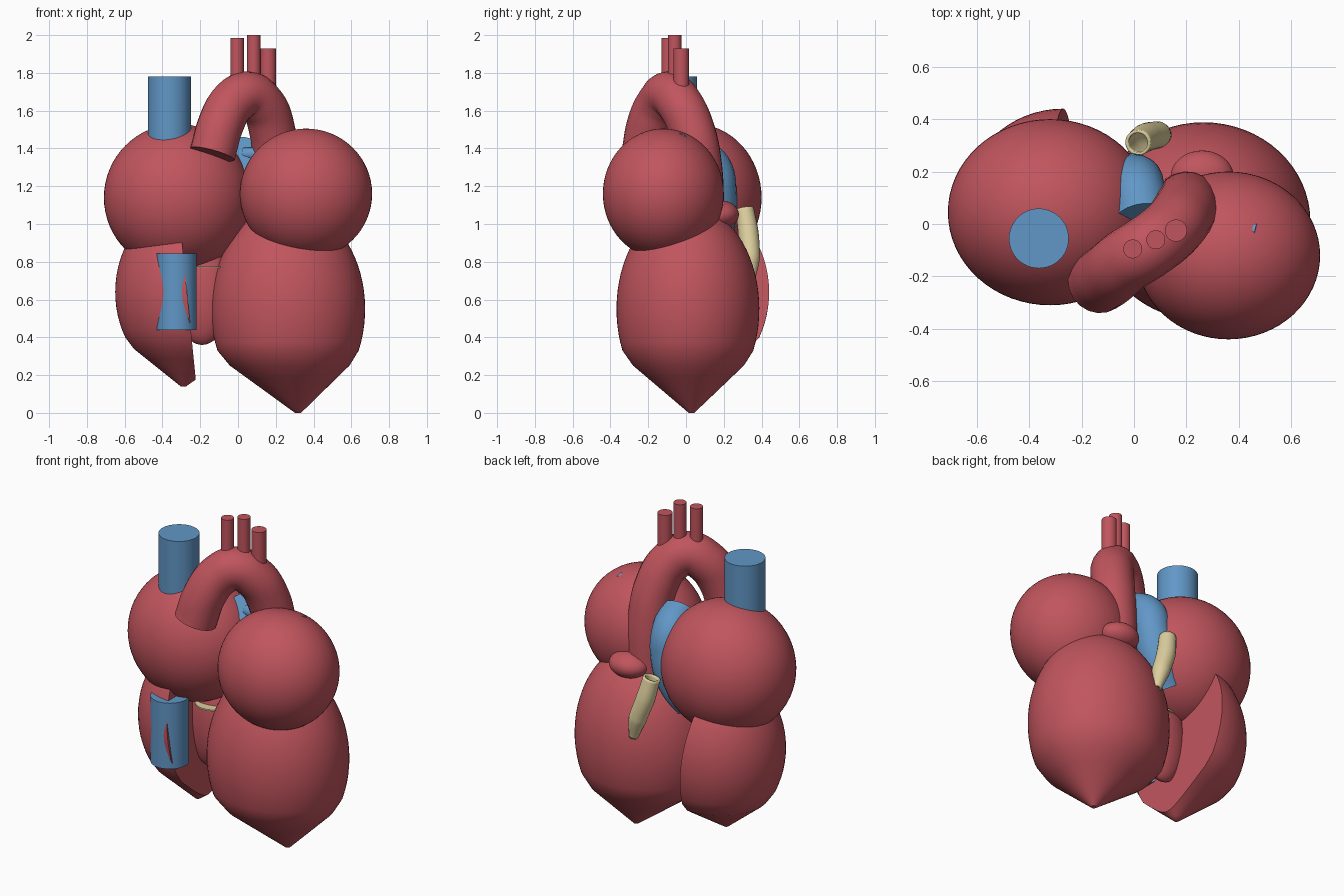
import bpy, bmesh, math
from mathutils import Vector

if "Cube" in bpy.data.objects:
    bpy.data.objects.remove(bpy.data.objects["Cube"])


def material(name, rgb):
    m = bpy.data.materials.new(name)
    m.diffuse_color = (*rgb, 1)
    m.use_nodes = True
    m.node_tree.nodes["Principled BSDF"].inputs["Base Color"].default_value = m.diffuse_color
    return m


RED = material("muscle red", (0.53, 0.09, 0.11))
BLUE = material("vein blue", (0.12, 0.31, 0.57))
CREAM = material("pale cream", (0.72, 0.62, 0.34))


def finish(ob, name, mat, angle=40):
    ob.name = name
    ob.data.materials.clear()
    ob.data.materials.append(mat)
    bpy.ops.object.select_all(action='DESELECT')
    ob.select_set(True)
    bpy.context.view_layer.objects.active = ob
    bpy.ops.object.shade_smooth_by_angle(angle=math.radians(angle))
    return ob


def from_bmesh(bm, name, mat):
    bmesh.ops.recalc_face_normals(bm, faces=bm.faces)
    me = bpy.data.meshes.new(name)
    bm.to_mesh(me)
    bm.free()
    ob = bpy.data.objects.new(name, me)
    bpy.context.collection.objects.link(ob)
    return finish(ob, name, mat)


def ellipsoid(name, mat, centre, radii):
    bpy.ops.mesh.primitive_uv_sphere_add(segments=64, ring_count=32, location=centre)
    ob = bpy.context.object
    ob.scale = radii
    return finish(ob, name, mat)


def cylinder(name, mat, x, y, r, z0, z1):
    bpy.ops.mesh.primitive_cylinder_add(vertices=48, radius=r, depth=z1 - z0,
                                        location=(x, y, (z0 + z1) / 2))
    return finish(bpy.context.object, name, mat)


def tube(name, mat, points, r, caps=True, radii=None):
    cu = bpy.data.curves.new(name, 'CURVE')
    cu.dimensions = '3D'
    cu.bevel_depth = r
    cu.bevel_resolution = 8
    cu.resolution_u = 10
    cu.use_fill_caps = caps
    sp = cu.splines.new('BEZIER')
    sp.bezier_points.add(len(points) - 1)
    for i, (bp, co) in enumerate(zip(sp.bezier_points, points)):
        bp.co = co
        bp.radius = radii[i] if radii else 1
        bp.handle_left_type = bp.handle_right_type = 'AUTO'
    tmp = bpy.data.objects.new(name + "_path", cu)
    bpy.context.collection.objects.link(tmp)
    bpy.context.view_layer.update()
    me = bpy.data.meshes.new_from_object(tmp.evaluated_get(bpy.context.evaluated_depsgraph_get()))
    bpy.data.objects.remove(tmp)
    ob = bpy.data.objects.new(name, me)
    bpy.context.collection.objects.link(ob)
    return finish(ob, name, mat)


def ventricle(name, centre, radii, apex, z_cone, cut_x=None):
    """Ellipsoid above z_cone, tapering cone with a rounded tip below it."""
    cx, cy, cz = centre
    rx, ry, rz = radii
    rows = []
    n = 24
    a0 = math.asin((z_cone - cz) / rz)
    for i in range(n):
        a = math.pi / 2 - 0.03 + (a0 - math.pi / 2 + 0.03) * i / (n - 1)
        rows.append((cz + rz * math.sin(a), math.cos(a), cx, cy))
    base = math.cos(a0)
    for t in (0.8, 0.6, 0.4, 0.2, 0.1, 0.04):
        f = min(1, t * 1.06)
        z = apex[2] + (z_cone - apex[2]) * (t - 0.04)
        rows.append((z, base * f, apex[0] + (cx - apex[0]) * f, apex[1] + (cy - apex[1]) * f))
    bm = bmesh.new()
    seg = 64
    rings = []
    for z, s, x, y in rows:
        rings.append([bm.verts.new((x + rx * s * math.cos(k * math.tau / seg),
                                    y + ry * s * math.sin(k * math.tau / seg), z))
                      for k in range(seg)])
    for a, b in zip(rings, rings[1:]):
        for k in range(seg):
            bm.faces.new((a[k], a[(k + 1) % seg], b[(k + 1) % seg], b[k]))
    bm.faces.new(rings[0])
    bm.faces.new(rings[-1])
    if cut_x is not None:
        geom = bm.verts[:] + bm.edges[:] + bm.faces[:]
        cut = bmesh.ops.bisect_plane(bm, geom=geom, plane_co=(cut_x, cy, cz),
                                     plane_no=Vector((1, 0, 0.1)), clear_outer=True)
        edges = [e for e in cut['geom_cut'] if isinstance(e, bmesh.types.BMEdge)]
        bmesh.ops.contextual_create(bm, geom=edges)
    return from_bmesh(bm, name, RED)


# Chambers
ellipsoid("right_atrium", RED, (-0.32, 0.045, 1.14), (0.39, 0.355, 0.39))
ellipsoid("left_atrium", RED, (0.36, -0.12, 1.16), (0.35, 0.32, 0.345))
ellipsoid("atrial_appendage", RED, (0.26, 0.18, 1.05), (0.12, 0.10, 0.075))
ventricle("left_ventricle", (0.265, 0.01, 0.55), (0.408, 0.378, 0.55), (0.32, 0.03, 0.0), 0.33)
ventricle("right_ventricle", (-0.27, 0.07, 0.64), (0.38, 0.37, 0.47), (-0.29, 0.02, 0.14), 0.40, -0.27)
ellipsoid("septum_wall", RED, (-0.19, 0.02, 0.63), (0.15, 0.09, 0.27))

# Great veins
cylinder("upper_vein", BLUE, -0.363, -0.055, 0.114, 1.25, 1.78)
cylinder("lower_vein", BLUE, -0.327, -0.195, 0.108, 0.44, 0.845)

# Aortic arch and its three branches
tube("aortic_arch", RED, [(-0.135, -0.22, 1.37), (-0.09, -0.19, 1.53), (-0.03, -0.14, 1.64),
                          (0.05, -0.09, 1.685), (0.13, -0.03, 1.63), (0.18, 0.03, 1.50),
                          (0.20, 0.07, 1.30), (0.20, 0.08, 1.00)], 0.122)
for i, (x, y, r, top) in enumerate([(-0.005, -0.095, 0.036, 1.985),
                                    (0.083, -0.06, 0.036, 2.0),
                                    (0.16, -0.025, 0.042, 1.93)]):
    cylinder(f"arch_branch_{i + 1}", RED, x, y, r, 1.62, top)

# Pulmonary trunk with a branch into the left atrium
tube("pulmonary_trunk", BLUE, [(-0.13, 0.12, 0.90), (-0.05, 0.15, 1.0), (0.0, 0.16, 1.17),
                               (0.01, 0.13, 1.30), (0.03, 0.02, 1.37)], 0.108)
tube("pulmonary_branch", BLUE, [(0.03, 0.05, 1.37), (0.25, 0.0, 1.38), (0.47, -0.03, 1.445)], 0.035)

# Pale vessel on the back and small valve disc
vessel = tube("back_vessel", CREAM, [(0.015, 0.31, 1.08), (0.045, 0.33, 0.95), (0.09, 0.34, 0.82),
                                     (0.12, 0.34, 0.70)], 0.052, caps=False,
              radii=[0.95, 1.05, 1.0, 0.5])
shell = vessel.modifiers.new("wall", 'SOLIDIFY')
shell.thickness = 0.012
cylinder("valve_disc", CREAM, -0.16, 0.0, 0.11, 0.766, 0.775)
